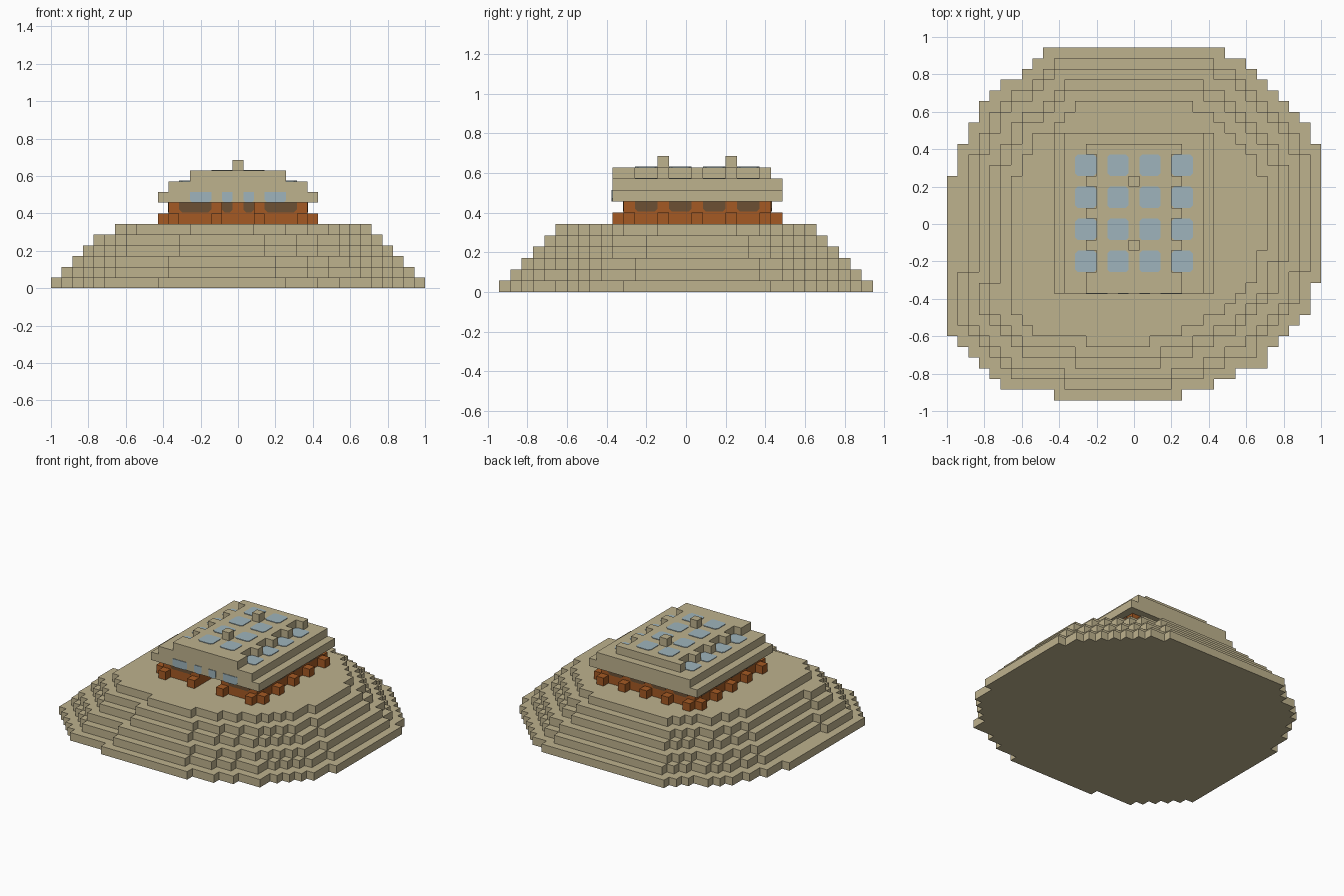
import bpy, bmesh
from mathutils import Vector

cube = bpy.data.objects.get("Cube")
if cube:
    bpy.data.objects.remove(cube)

V = 2 / 35            # block size
NX, NY = 35, 33       # block grid of the mound


def material(name, rgb):
    m = bpy.data.materials.new(name)
    m.use_nodes = True
    color = (*rgb, 1)
    m.diffuse_color = color
    bsdf = m.node_tree.nodes["Principled BSDF"]
    bsdf.inputs["Base Color"].default_value = color
    bsdf.inputs["Roughness"].default_value = 0.9
    return m


SAND = material("sand", (0.515, 0.445, 0.27))
RUST = material("rust_brick", (0.376, 0.102, 0.017))
GLASS = material("pale_blue_glass", (0.342, 0.456, 0.503))
SHADE = material("dark_brown_glass", (0.15, 0.08, 0.034))


def point(i, j, k):
    return Vector((i * V - 1, (j - NY / 2) * V, k * V))


def finish(name, bm, mat):
    mesh = bpy.data.meshes.new(name)
    bm.to_mesh(mesh)
    bm.free()
    mesh.materials.append(mat)
    obj = bpy.data.objects.new(name, mesh)
    bpy.context.collection.objects.link(obj)
    return obj


def blocks(name, cells, mat):
    """Skin a set of grid cells, then merge the flat faces."""
    bm = bmesh.new()
    verts = {}

    def vert(key):
        if key not in verts:
            verts[key] = bm.verts.new(point(*key))
        return verts[key]

    for cell in cells:
        for axis in range(3):
            a, b = (axis + 1) % 3, (axis + 2) % 3
            for side in (0, 1):
                near = list(cell)
                near[axis] += 2 * side - 1
                if tuple(near) in cells:
                    continue
                ring = []
                for da, db in ((0, 0), (1, 0), (1, 1), (0, 1)):
                    c = list(cell)
                    c[axis] += side
                    c[a] += da
                    c[b] += db
                    ring.append(vert(tuple(c)))
                bm.faces.new(ring if side else ring[::-1])
    bmesh.ops.dissolve_limit(bm, angle_limit=0.01, verts=bm.verts[:], edges=bm.edges[:])
    return finish(name, bm, mat)


def box(xs, ys, zs):
    return {(i, j, k) for i in range(*xs) for j in range(*ys) for k in range(*zs)}


def plates(name, rects, mat):
    """Thin panes; each is (corner, width vector, height vector, cut all corners)."""
    bm = bmesh.new()
    for corner, u, w, all_round in rects:
        lift = u.cross(w).normalized() * 0.004
        c = 0.25 * V
        un, wn = u.normalized() * c, w.normalized() * c
        o = corner + lift
        pts = [o + wn, o + un, o + u - un, o + u + wn]
        if all_round:
            pts += [o + u + w - wn, o + u + w - un, o + w + un, o + w - wn]
        else:
            pts += [o + u + w, o + w]
        bm.faces.new([bm.verts.new(p) for p in pts])
    obj = finish(name, bm, mat)
    solid = obj.modifiers.new("thickness", "SOLIDIFY")
    solid.thickness = 0.004
    return obj


# Ground layer of the mound: stepped corners given as insets row by row
back_right = [9, 7, 6, 5, 4, 3, 2, 1, 1]
back_left = [9, 8, 7, 5, 4, 3, 3, 2, 2, 1, 1, 1]
front_left = [10, 5, 4, 3, 2, 1]
front_right = [13, 10, 8, 5, 5, 4, 3, 2, 1, 1, 1]


def inset(front, back, j):
    if j < len(front):
        return front[j]
    r = NY - 1 - j
    return back[r] if r < len(back) else 0


layer = {(i, j) for j in range(NY)
         for i in range(inset(front_left, back_left, j),
                        NX - inset(front_right, back_right, j))}

# Each terrace shrinks by one block, with wider corners on every other step
cross = [(1, 0), (-1, 0), (0, 1), (0, -1)]
square = cross + [(1, 1), (1, -1), (-1, 1), (-1, -1)]
mound = set()
for k in range(6):
    mound |= {(i, j, k) for i, j in layer}
    steps = cross if k % 2 else square
    layer = {(i, j) for i, j in layer if all((i + a, j + b) in layer for a, b in steps)}
    if k == 0:
        layer = {(i, j) for i, j in layer if i > 1 or j < 12}
    if k == 4:
        layer = {(i, j) for i, j in layer if i > 5}
blocks("terraced_mound", mound, SAND)

# Brick walls with a doorway recess and low buttresses between the windows
gaps = range(11, 24, 3)
walls = box((11, 24), (11, 24), (6, 8)) - box((16, 19), (11, 14), (6, 8))
for g in gaps:
    walls |= {(10, g, 6), (24, g, 6), (g, 24, 6)}
walls |= {(i, 10, 6) for i in (11, 15, 19, 23)}
blocks("brick_walls", walls, RUST)

# Stepped roof, notched around the outer skylights
roof = box((10, 25), (10, 25), (8, 9)) | box((11, 24), (10, 25), (9, 10))
roof |= box((14, 21), (10, 24), (10, 11))
roof |= {(i, j, 10) for i in (13, 21) for j in (10, 11, *gaps)}
blocks("stepped_roof", roof, SAND)
blocks("roof_finials", {(17, 14, 11), (17, 20, 11)}, SAND)

# Skylights on the roof steps
X, Y, Z = (Vector(a) * V for a in ((1, 0, 0), (0, 1, 0), (0, 0, 1)))
lights = []
for i in (12, 15, 18, 21):
    top = 11 if 14 < i < 20 else 10
    for g in gaps[:4]:
        lights.append((point(i, g + 1, top), 2 * X, 2 * Y, True))
plates("skylights", lights, GLASS)

# Wall windows on the sides, back, front and inside the doorway
panes = []
low = 7.1
tall = 0.9 * Z
for g in gaps[:4]:
    panes.append((point(24, g + 1, low), 2 * Y, tall, False))
    panes.append((point(11, g + 3, low), -2 * Y, tall, False))
    panes.append((point(g + 3, 24, low), -2 * X, tall, False))
for i, width in ((12, 3), (20, 3)):
    panes.append((point(i, 11, low), width * X, tall, False))
for i in (16, 18):
    panes.append((point(i, 14, low), X, tall, False))
plates("wall_windows", panes, SHADE)

# Upper panes in the front edge of the roof
upper = [(point(i, 10, 8), n * X, Z, False) for i, n in ((13, 2), (16, 1), (18, 1), (20, 2))]
plates("front_upper_windows", upper, GLASS)
